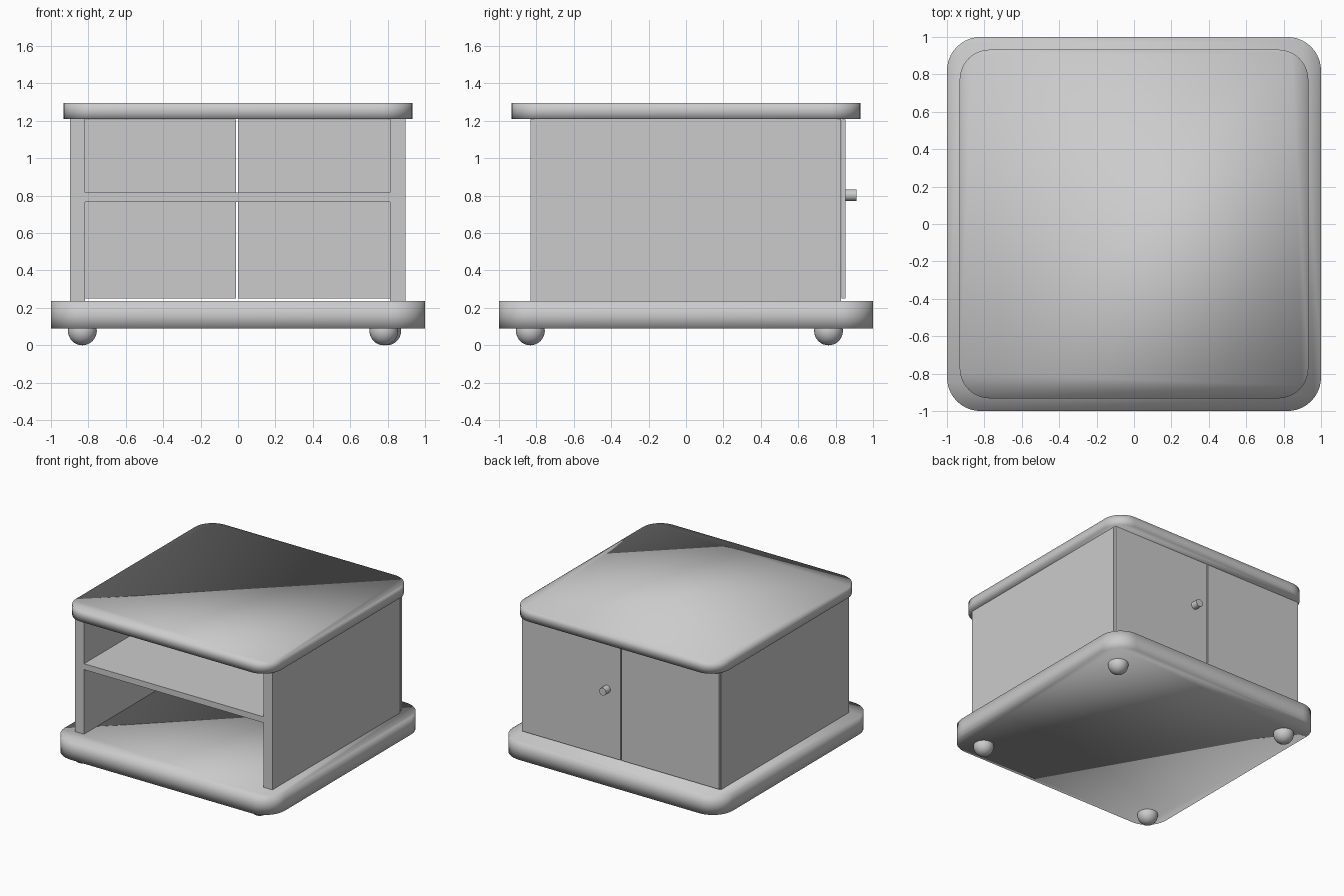
import bpy, bmesh, math
from mathutils import Matrix

if "Cube" in bpy.data.objects:
    bpy.data.objects.remove(bpy.data.objects["Cube"])


def finish(name, bm, smooth=False):
    bmesh.ops.recalc_face_normals(bm, faces=bm.faces)
    mesh = bpy.data.meshes.new(name)
    bm.to_mesh(mesh)
    bm.free()
    for p in mesh.polygons:
        p.use_smooth = smooth
    obj = bpy.data.objects.new(name, mesh)
    bpy.context.collection.objects.link(obj)
    return obj


def box(name, x0, x1, y0, y1, z0, z1):
    bm = bmesh.new()
    m = Matrix.Translation(((x0 + x1) / 2, (y0 + y1) / 2, (z0 + z1) / 2))
    m = m @ Matrix.Diagonal((x1 - x0, y1 - y0, z1 - z0, 1))
    bmesh.ops.create_cube(bm, size=1, matrix=m)
    return finish(name, bm)


def rounded_slab(name, half, radius, levels, steps=10):
    # Rounded square outline stacked through the given heights
    outline = []
    for q, (sx, sy) in enumerate(((1, 1), (-1, 1), (-1, -1), (1, -1))):
        for i in range(steps + 1):
            a = math.pi / 2 * (q + i / steps)
            outline.append((sx * (half - radius) + radius * math.cos(a),
                            sy * (half - radius) + radius * math.sin(a)))
    bm = bmesh.new()
    rings = [[bm.verts.new((x, y, z)) for x, y in outline] for z in levels]
    n = len(outline)
    for lo, hi in zip(rings, rings[1:]):
        for i in range(n):
            j = (i + 1) % n
            bm.faces.new((lo[i], lo[j], hi[j], hi[i]))
    bm.faces.new(rings[0])
    bm.faces.new(rings[-1])
    return finish(name, bm, smooth=True)


# Base and top boards
rounded_slab("base_board", 1.0, 0.18, (0.09, 0.16, 0.237))
rounded_slab("top_board", 0.932, 0.16, (1.21, 1.255, 1.296))

# Side panels and shelf
box("left_panel", -0.897, -0.817, -0.832, 0.828, 0.235, 1.212)
box("right_panel", 0.813, 0.895, -0.832, 0.828, 0.235, 1.212)
box("shelf", -0.818, 0.814, -0.832, 0.828, 0.767, 0.816)

# Doors at the back, with a narrow gap between them
box("door_left", -0.897, -0.011, 0.831, 0.853, 0.25, 1.208)
box("door_right", 0.0, 0.895, 0.831, 0.853, 0.25, 1.208)

# Door knob
bm = bmesh.new()
bmesh.ops.create_cone(bm, cap_ends=True, segments=24, radius1=0.031, radius2=0.031, depth=0.064,
                      matrix=Matrix.Translation((0.12, 0.88, 0.803)) @ Matrix.Rotation(math.pi / 2, 4, 'X'))
knob = finish("door_knob", bm)
for p in knob.data.polygons:
    p.use_smooth = len(p.vertices) == 4
for e in knob.data.edges:
    a, b = (knob.data.vertices[v].co for v in e.vertices)
    e.use_edge_sharp = abs(a.y - b.y) < 0.01

# Ball feet
for name, x, y in (("foot_front_left", -0.832, -0.832), ("foot_front_right", 0.78, -0.832),
                   ("foot_back_left", -0.832, 0.762), ("foot_back_right", 0.795, 0.762)):
    bm = bmesh.new()
    bmesh.ops.create_uvsphere(bm, u_segments=32, v_segments=16, radius=0.077,
                              matrix=Matrix.Translation((x, y, 0.077)))
    finish(name, bm, smooth=True)
